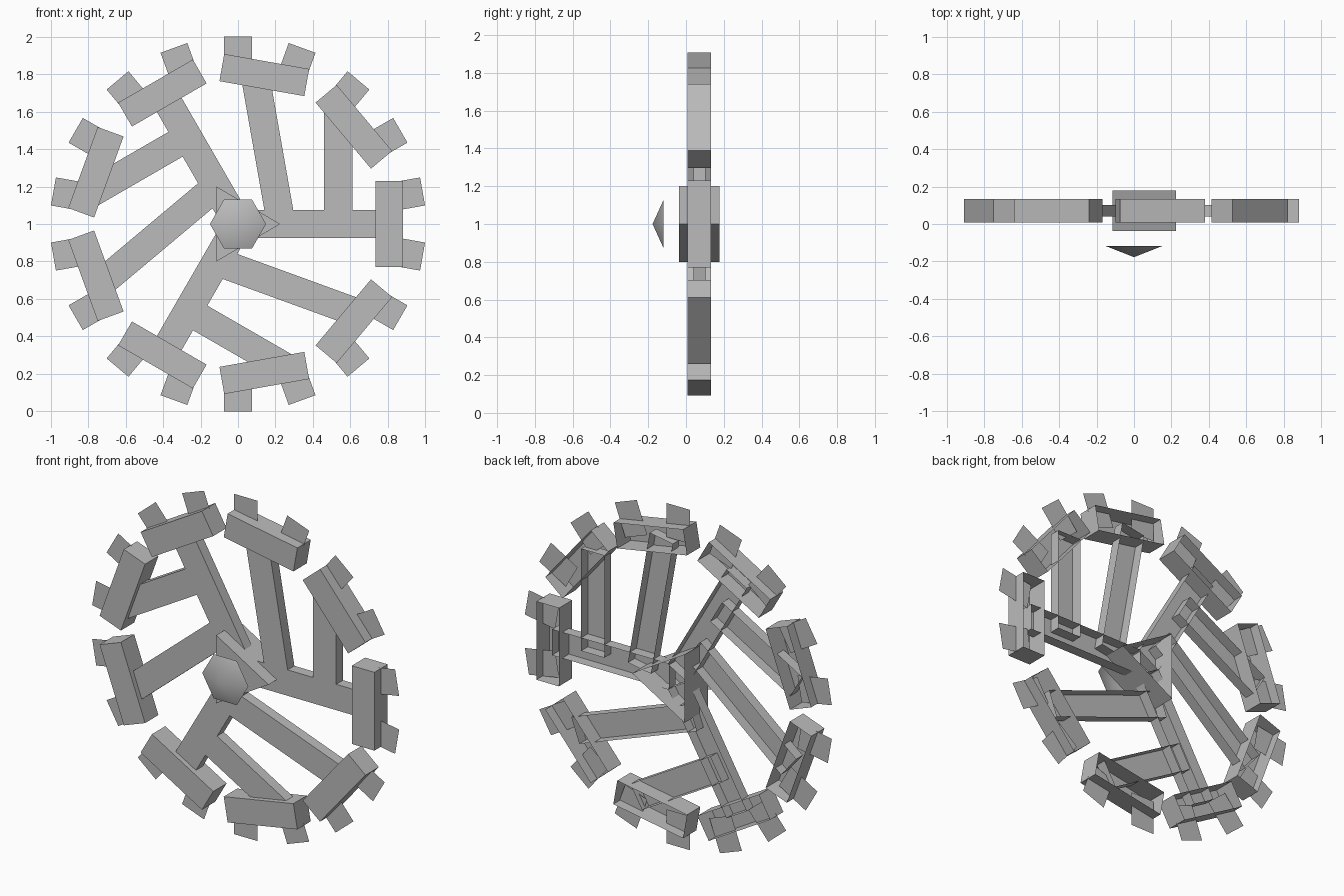
import bpy, bmesh
from math import radians, hypot, atan2
from mathutils import Matrix, Vector

if "Cube" in bpy.data.objects:
    bpy.data.objects.remove(bpy.data.objects["Cube"])

grey = bpy.data.materials.new("plain_grey")
grey.use_nodes = True
grey.diffuse_color = (0.5, 0.5, 0.5, 1)
grey.node_tree.nodes["Principled BSDF"].inputs["Base Color"].default_value = (0.5, 0.5, 0.5, 1)

MID = 0.071                      # depth of the wheel's middle plane
AXLE = Matrix.Translation((0, MID, 1))


def spin(degrees):
    """Turn around the axle, from +x towards +z."""
    return Matrix.Rotation(-radians(degrees), 4, 'Y')


def finish(name, bm, matrix):
    bm.transform(matrix)
    mesh = bpy.data.meshes.new(name)
    bm.to_mesh(mesh)
    bm.free()
    mesh.materials.append(grey)
    obj = bpy.data.objects.new(name, mesh)
    bpy.context.collection.objects.link(obj)
    return obj


def drop_back(bm):
    """Leave a shell that is open towards the back."""
    bm.normal_update()
    back = [f for f in bm.faces if f.normal.y > 0.9]
    bmesh.ops.delete(bm, geom=back, context='FACES')


def shell(name, size, matrix):
    bm = bmesh.new()
    bmesh.ops.create_cube(bm, size=1, matrix=Matrix.Diagonal((*size, 1)))
    drop_back(bm)
    return finish(name, bm, AXLE @ matrix)


def bar(name, start, end, turn):
    """Channel-shaped spoke between two points given in the wheel plane."""
    dx, dz = end[0] - start[0], end[1] - start[1]
    centre = Vector(((start[0] + end[0]) / 2, 0, (start[1] + end[1]) / 2))
    local = Matrix.Translation(centre) @ Matrix.Rotation(-atan2(dz, dx), 4, 'Y')
    shell(name, (hypot(dx, dz), 0.063, 0.152), spin(turn) @ local)


# Spokes: one main arm with two branches, repeated three times
for i in range(3):
    turn = 120 * i
    bar(f"main_spoke_{i}", (0.04, 0), (0.8, 0), turn)
    bar(f"outer_branch_{i}", (0.535, 0), (0.535, 0.6), turn)
    bar(f"inner_branch_{i}", (0.231, 0), (0.09, 0.8), turn)

# Rim blocks, each with two flat teeth
for i in range(9):
    turn = spin(40 * i)
    shell(f"rim_block_{i}", (0.147, 0.124, 0.46),
          turn @ Matrix.Translation((0.807, 0, 0)))
    for side in (-1, 1):
        bm = bmesh.new()
        flat = Matrix.Rotation(radians(90), 4, 'X') @ Matrix.Diagonal((0.2, 0.152, 1, 1))
        bmesh.ops.create_grid(bm, x_segments=1, y_segments=1, size=0.5, matrix=flat)
        finish(f"tooth_{i}_{'a' if side < 0 else 'b'}", bm,
               AXLE @ turn @ spin(10 * side) @ Matrix.Translation((0.9, 0, 0)))

# Triangular hub
bm = bmesh.new()
corners = [bm.verts.new((x, -0.109, z)) for x, z in ((0.225, 0), (-0.115, 0.2), (-0.115, -0.2))]
front = bm.faces.new(corners)
ext = bmesh.ops.extrude_face_region(bm, geom=[front], use_keep_orig=True)
bmesh.ops.translate(bm, vec=(0, 0.216, 0),
                    verts=[v for v in ext["geom"] if isinstance(v, bmesh.types.BMVert)])
bmesh.ops.recalc_face_normals(bm, faces=bm.faces)
drop_back(bm)
finish("hub", bm, AXLE)

# Six-sided cap floating in front of the hub
bm = bmesh.new()
tip = bm.verts.new((0, -0.177, 1))
ring = [bm.verts.new(spin(60 * k) @ Vector((0.15, 0, 0)) + Vector((0, -0.118, 1)))
        for k in range(6)]
for k in range(6):
    face = bm.faces.new((tip, ring[k], ring[(k + 1) % 6]))
    face.smooth = True
bmesh.ops.recalc_face_normals(bm, faces=bm.faces)
bm.normal_update()
if bm.faces[:][0].normal.y > 0:
    bmesh.ops.reverse_faces(bm, faces=bm.faces)
finish("hub_cap", bm, Matrix())
